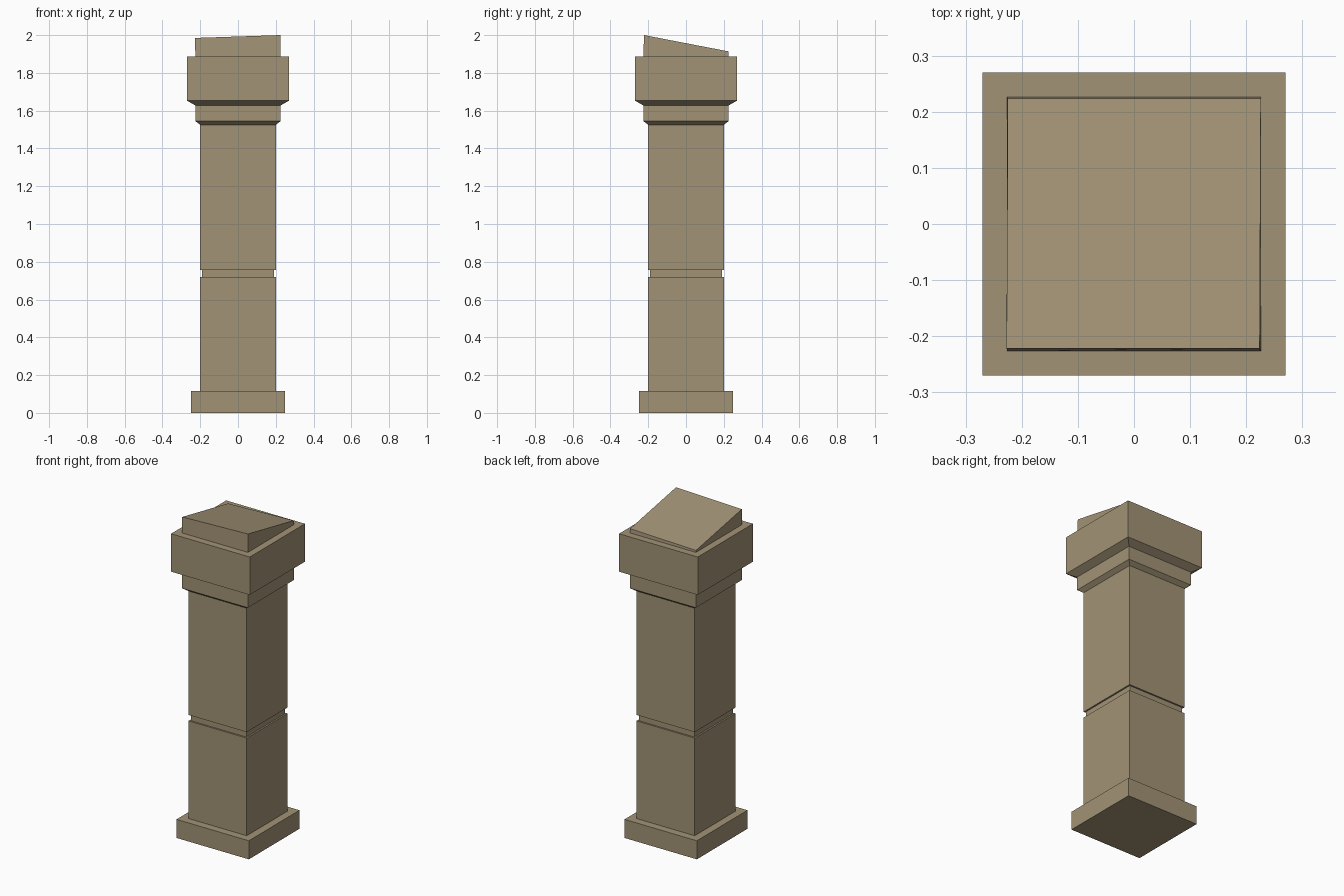
import bpy, bmesh

if "Cube" in bpy.data.objects:
    bpy.data.objects.remove(bpy.data.objects["Cube"])

stone = bpy.data.materials.new("sandstone")
stone.diffuse_color = (0.36, 0.29, 0.18, 1)
stone.use_nodes = True
stone.node_tree.nodes["Principled BSDF"].inputs["Base Color"].default_value = stone.diffuse_color


def stack(name, rings):
    """Closed square-section solid from rings of four corner points."""
    bm = bmesh.new()
    loops = [[bm.verts.new(p) for p in ring] for ring in rings]
    for a, b in zip(loops, loops[1:]):
        for i in range(4):
            j = (i + 1) % 4
            bm.faces.new((a[i], a[j], b[j], b[i]))
    bm.faces.new(loops[0][::-1])
    bm.faces.new(loops[-1])
    bmesh.ops.recalc_face_normals(bm, faces=bm.faces)
    mesh = bpy.data.meshes.new(name)
    bm.to_mesh(mesh)
    bm.free()
    mesh.materials.append(stone)
    obj = bpy.data.objects.new(name, mesh)
    bpy.context.collection.objects.link(obj)
    return obj


def square(r, z):
    return [(-r, -r, z), (r, -r, z), (r, r, z), (-r, r, z)]


# Pillar: plinth, grooved shaft, flared collar and head (half width, height)
profile = [(0.248, 0), (0.248, 0.115), (0.2, 0.115), (0.2, 0.72),
           (0.19, 0.72), (0.19, 0.757), (0.2, 0.757), (0.2, 1.525),
           (0.226, 1.545), (0.226, 1.628), (0.27, 1.653), (0.27, 1.888)]
stack("pillar", [square(r, z) for r, z in profile])

# Broken, sloping cap block
stack("sloped_cap", [
    square(0.226, 1.888),
    [(-0.227, -0.222, 1.985), (0.224, -0.222, 2.0),
     (0.226, 0.224, 1.914), (-0.225, 0.224, 1.899)]])
